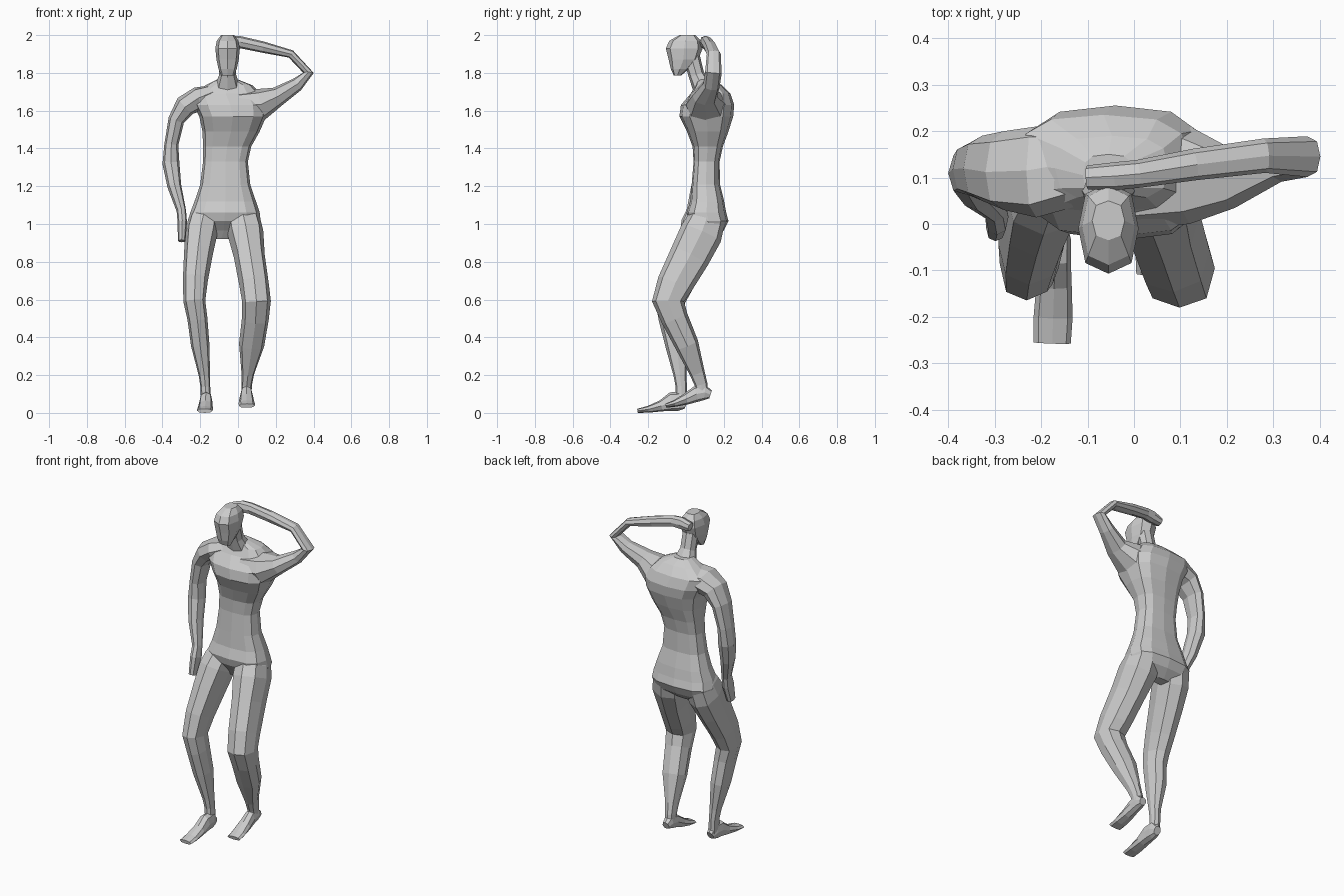
import bpy, bmesh, math
from mathutils import Vector


def loft(name, rings, sides=8, ref=(1, 0, 0), flat=False, power=0.85):
    """Skin elliptical rings (x, y, z, half width, half depth) along their path."""
    bm = bmesh.new()
    pts = [Vector(r[:3]) for r in rings]
    loops = []
    for i, r in enumerate(rings):
        t = Vector((0, 0, 0))
        if i > 0:
            t += (pts[i] - pts[i - 1]).normalized()
        if i < len(pts) - 1:
            t += (pts[i + 1] - pts[i]).normalized()
        t = Vector((0, 0, 1)) if flat else t.normalized()
        u = Vector(ref)
        u = (u - t * u.dot(t)).normalized()
        v = t.cross(u)
        loop = []
        for k in range(sides):
            a = 2 * math.pi * k / sides
            c, s = math.cos(a), math.sin(a)
            c = math.copysign(abs(c) ** power, c)
            s = math.copysign(abs(s) ** power, s)
            loop.append(bm.verts.new(pts[i] + u * c * r[3] + v * s * r[4]))
        loops.append(loop)
    for a, b in zip(loops, loops[1:]):
        for k in range(sides):
            j = (k + 1) % sides
            bm.faces.new((a[k], a[j], b[j], b[k]))
    bm.faces.new(loops[0])
    bm.faces.new(loops[-1])
    bmesh.ops.recalc_face_normals(bm, faces=bm.faces)
    mesh = bpy.data.meshes.new(name)
    bm.to_mesh(mesh)
    bm.free()
    obj = bpy.data.objects.new(name, mesh)
    bpy.context.collection.objects.link(obj)
    return obj


def box_ring(z, x0, x1, y0, y1):
    """Ring from its extents at one height."""
    return ((x0 + x1) / 2, (y0 + y1) / 2, z, (x1 - x0) / 2, (y1 - y0) / 2)


# Torso, crotch to neck base
loft("torso", [box_ring(*r) for r in (
    (.92, -.15, -.03, .09, .15),
    (.965, -.25, .10, .06, .20),
    (1.015, -.265, .12, .015, .225),
    (1.06, -.253, .115, .003, .213),
    (1.12, -.23, .095, .022, .202),
    (1.21, -.20, .065, .03, .18),
    (1.33, -.185, .052, .04, .178),
    (1.41, -.185, .07, .035, .195),
    (1.49, -.188, .115, .005, .225),
    (1.57, -.205, .15, -.035, .25),
    (1.63, -.235, .155, -.027, .255),
    (1.69, -.25, .12, .025, .235),
    (1.735, -.17, .075, .05, .19),
    (1.765, -.11, .0, .06, .15))], sides=12, flat=True, power=.7)

# Neck and head
loft("neck", [(-.055, .09, 1.72, .07, .055), (-.055, .055, 1.79, .045, .042),
              (-.055, .03, 1.88, .045, .045)])
loft("head", [box_ring(*r) for r in (
    (1.787, -.09, -.02, -.065, -.025),
    (1.82, -.103, -.007, -.08, .015),
    (1.87, -.114, .004, -.092, .065),
    (1.93, -.12, .01, -.107, .088),
    (1.97, -.112, .002, -.088, .08),
    (2.0, -.09, -.02, -.035, .05))], flat=True, power=.78)

# Hanging arm with hand
loft("lowered_arm", [
    (-.10, .12, 1.685, .05, .08), (-.21, .112, 1.662, .064, .098),
    (-.28, .115, 1.625, .058, .085),
    (-.327, .12, 1.55, .043, .07), (-.353, .118, 1.42, .037, .057),
    (-.355, .11, 1.32, .045, .052), (-.337, .075, 1.20, .037, .047),
    (-.30, .035, 1.07, .025, .032), (-.295, .015, 1.01, .025, .04),
    (-.298, -.01, .91, .02, .028)])

# Bent arm with hand behind the head
loft("raised_arm", [
    (.0, .10, 1.63, .11, .07), (.12, .105, 1.632, .105, .085),
    (.21, .10, 1.675, .066, .052), (.31, .135, 1.737, .045, .037),
    (.373, .145, 1.80, .044, .028), (.28, .147, 1.90, .037, .022),
    (.13, .128, 1.937, .034, .03), (.01, .108, 1.963, .03, .032),
    (-.04, .103, 1.962, .03, .035), (-.10, .10, 1.952, .026, .025)],
    ref=(0, 1, 0))

# Legs: thigh, knee, calf and ankle
loft("planted_leg", [
    (-.17, .12, 1.10, .05, .065), (-.183, .107, 1.02, .08, .1),
    (-.195, .08, .95, .085, .113),
    (-.21, .025, .84, .076, .106), (-.226, -.045, .70, .066, .093),
    (-.231, -.085, .59, .058, .08), (-.215, -.075, .50, .053, .07),
    (-.2, -.05, .36, .049, .06), (-.178, -.032, .20, .03, .034),
    (-.173, -.025, .14, .026, .03), (-.17, -.025, .06, .026, .03)],
    power=.78)
loft("lifted_leg", [
    (.02, .12, 1.10, .05, .065), (.028, .107, 1.02, .09, .1),
    (.04, .08, .95, .095, .113),
    (.06, .02, .83, .082, .107), (.085, -.06, .68, .078, .095),
    (.098, -.095, .59, .076, .085), (.092, -.06, .50, .071, .072),
    (.072, .005, .36, .067, .063), (.052, .06, .21, .034, .04),
    (.046, .08, .15, .028, .034), (.045, .09, .09, .026, .03)],
    power=.78)

# Feet, heel to toe
loft("planted_foot", [
    (-.167, .003, .045, .022, .026), (-.168, -.03, .062, .032, .052),
    (-.17, -.075, .06, .034, .05), (-.172, -.13, .037, .038, .03),
    (-.174, -.20, .019, .042, .018), (-.176, -.256, .011, .04, .011)])
loft("lifted_foot", [
    (.045, .13, .098, .022, .022), (.045, .10, .108, .03, .04),
    (.045, .055, .10, .032, .042), (.045, .0, .073, .038, .03),
    (.046, -.06, .05, .043, .018), (.047, -.107, .038, .042, .011)])
